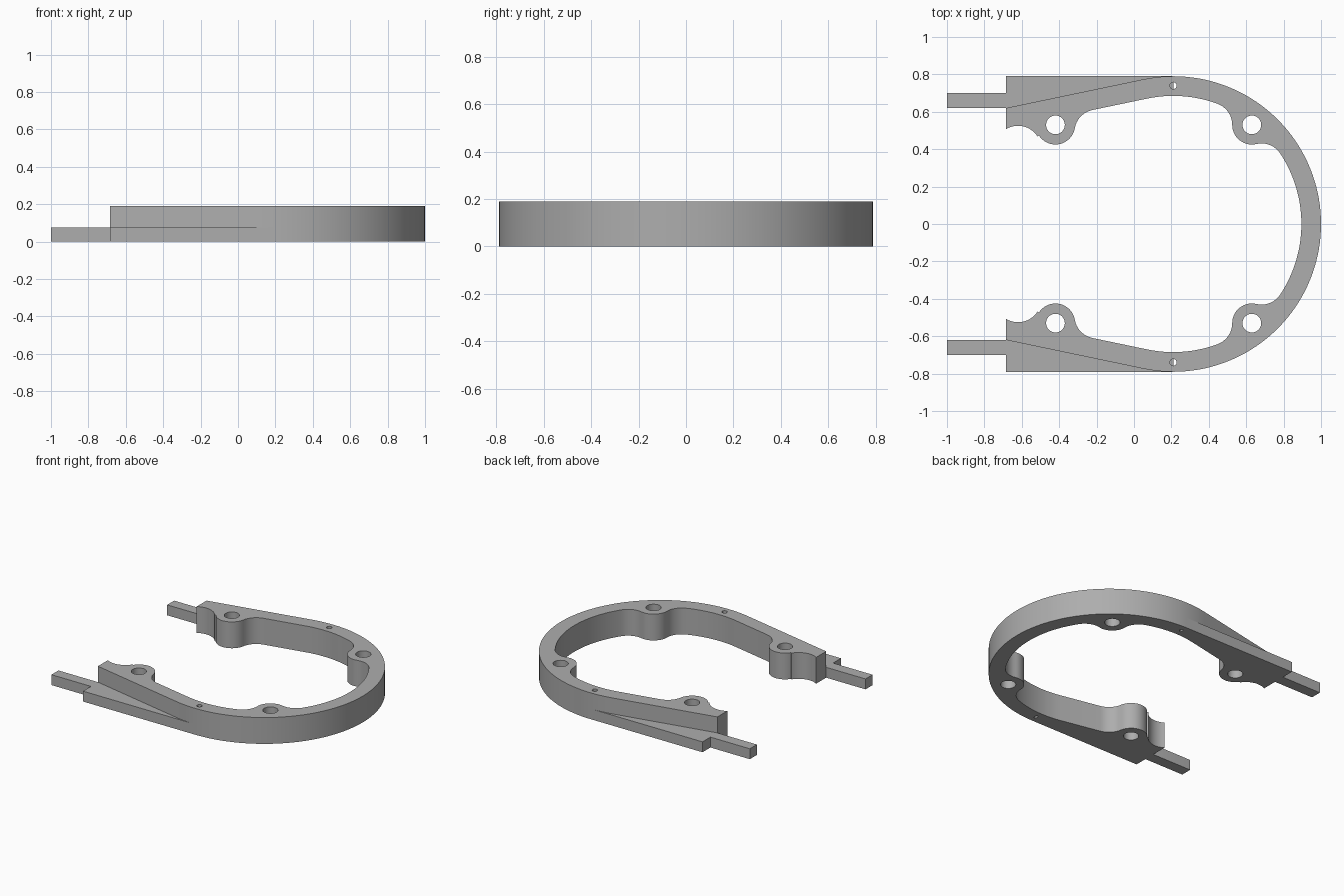
import bpy, bmesh
from math import sin, cos, acos, atan2, hypot, pi, tau
from mathutils import Vector as V

if "Cube" in bpy.data.objects:
    bpy.data.objects.remove(bpy.data.objects["Cube"])

grey = bpy.data.materials.new("plain grey")
grey.use_nodes = True
grey.diffuse_color = (0.42, 0.42, 0.42, 1)
grey.node_tree.nodes["Principled BSDF"].inputs["Base Color"].default_value = grey.diffuse_color

HEIGHT, LOW = 0.19, 0.075
CENTRE, OUTER, INNER = V((0.21, 0)), 0.79, 0.685
BOSS, FILLET, HOLE, PIN = 0.105, 0.12, 0.05, 0.018
END_X, END_Y = -0.685, 0.62
rear_boss, front_boss = V((-0.42, 0.53)), V((0.63, 0.53))
pin = V((0.21, 0.74))


def polar(a):
    return V((cos(a), sin(a)))


def heading(p, q):
    return atan2(q.y - p.y, q.x - p.x)


def arc(c, r, a, b, ccw=True):
    """Points on a circle from angle a to angle b."""
    sweep = (b - a) % tau if ccw else -((a - b) % tau)
    n = max(6, int(abs(sweep) * (24 if r > 0.3 else 8)))
    return [c + r * polar(a + sweep * i / n) for i in range(n + 1)]


def circle(c, r):
    return arc(c, r, 0, tau - tau / 32)


def mirror(points):
    return [V((p.x, -p.y)) for p in reversed(points)]


def extrude(name, loops, height):
    """Solid from closed outlines; inner outlines become holes."""
    curve = bpy.data.curves.new(name, "CURVE")
    curve.dimensions, curve.fill_mode = "2D", "BOTH"
    curve.extrude = height / 2
    for loop in loops:
        s = curve.splines.new("POLY")
        s.points.add(len(loop) - 1)
        for point, p in zip(s.points, loop):
            point.co = (p.x, p.y, 0, 1)
        s.use_cyclic_u = True
    ob = bpy.data.objects.new(name, curve)
    bpy.context.collection.objects.link(ob)
    ob.location.z = height / 2
    bpy.ops.object.select_all(action="DESELECT")
    ob.select_set(True)
    bpy.context.view_layer.objects.active = ob
    bpy.ops.object.convert(target="MESH")
    ob = bpy.context.object
    bm = bmesh.new()
    bm.from_mesh(ob.data)
    bmesh.ops.remove_doubles(bm, verts=bm.verts, dist=0.0002)
    bmesh.ops.recalc_face_normals(bm, faces=bm.faces)
    bm.to_mesh(ob.data)
    bm.free()
    ob.data.materials.clear()
    ob.data.materials.append(grey)
    bpy.ops.object.shade_smooth_by_angle(angle=pi / 6)
    return ob


# Angle at which the straight arm leaves the ring
end = V((END_X, END_Y))
reach = end - CENTRE
lean = heading(CENTRE, end) - acos(OUTER / reach.length)
normal, along = polar(lean), V((sin(lean), -cos(lean)))

# Fillet centres around the screw bosses
path, span = INNER - FILLET, BOSS + FILLET
fil_a, rad_a = V((-0.62, 0.40)), 0.125
drop = path - normal.dot(rear_boss - CENTRE)
fil_b = rear_boss + normal * drop + along * (span**2 - drop**2) ** 0.5
d = (front_boss - CENTRE).length
beta = heading(CENTRE, front_boss)
delta = acos((d * d + path * path - span * span) / (2 * d * path))
fil_c = CENTRE + path * polar(beta + delta)
fil_d = CENTRE + path * polar(beta - delta)

# Half outline of the tall frame: outside, arm end, then back along the inside
outside = arc(CENTRE, OUTER, 0, lean) + [end]
inside = arc(fil_a, rad_a, acos((END_X - fil_a.x) / rad_a), heading(fil_a, rear_boss), False)
inside += arc(rear_boss, BOSS, heading(rear_boss, fil_a), heading(rear_boss, fil_b))
inside += arc(fil_b, FILLET, heading(fil_b, rear_boss), lean, False)
inside += arc(CENTRE, INNER, lean, beta + delta, False)
inside += arc(fil_c, FILLET, beta + delta, heading(fil_c, front_boss), False)
inside += arc(front_boss, BOSS, heading(front_boss, fil_c), heading(front_boss, fil_d))
inside += arc(fil_d, FILLET, heading(fil_d, front_boss), beta - delta, False)
inside += arc(CENTRE, INNER, beta - delta, 0, False)


def clean(loop):
    return [p for i, p in enumerate(loop) if (p - loop[i - 1]).length > 0.0005]


half = outside + inside
outline = clean(half + mirror(half))
holes = [circle(rear_boss, HOLE), circle(front_boss, HOLE), circle(pin, PIN)]
extrude("horseshoe_frame", [outline] + holes + [mirror(h) for h in holes], HEIGHT)

# Low side wedge with its tab, and the half plug in the pin hole
tab_y = 0.70
wedge = [V((-1, END_Y)), V((-1, tab_y)), V((END_X, tab_y)), V((END_X, OUTER))]
wedge += arc(CENTRE, OUTER, pi / 2, lean) + [end]
wedge = clean(wedge)
plug = arc(pin, PIN, pi / 2, 3 * pi / 2)
for side, flip in (("right", mirror), ("left", list)):
    where = "back" if side == "left" else "front"
    extrude(where + "_low_wedge_and_tab", [flip(wedge)], LOW)
    extrude(where + "_pin_hole_plug", [flip(plug)], LOW)
